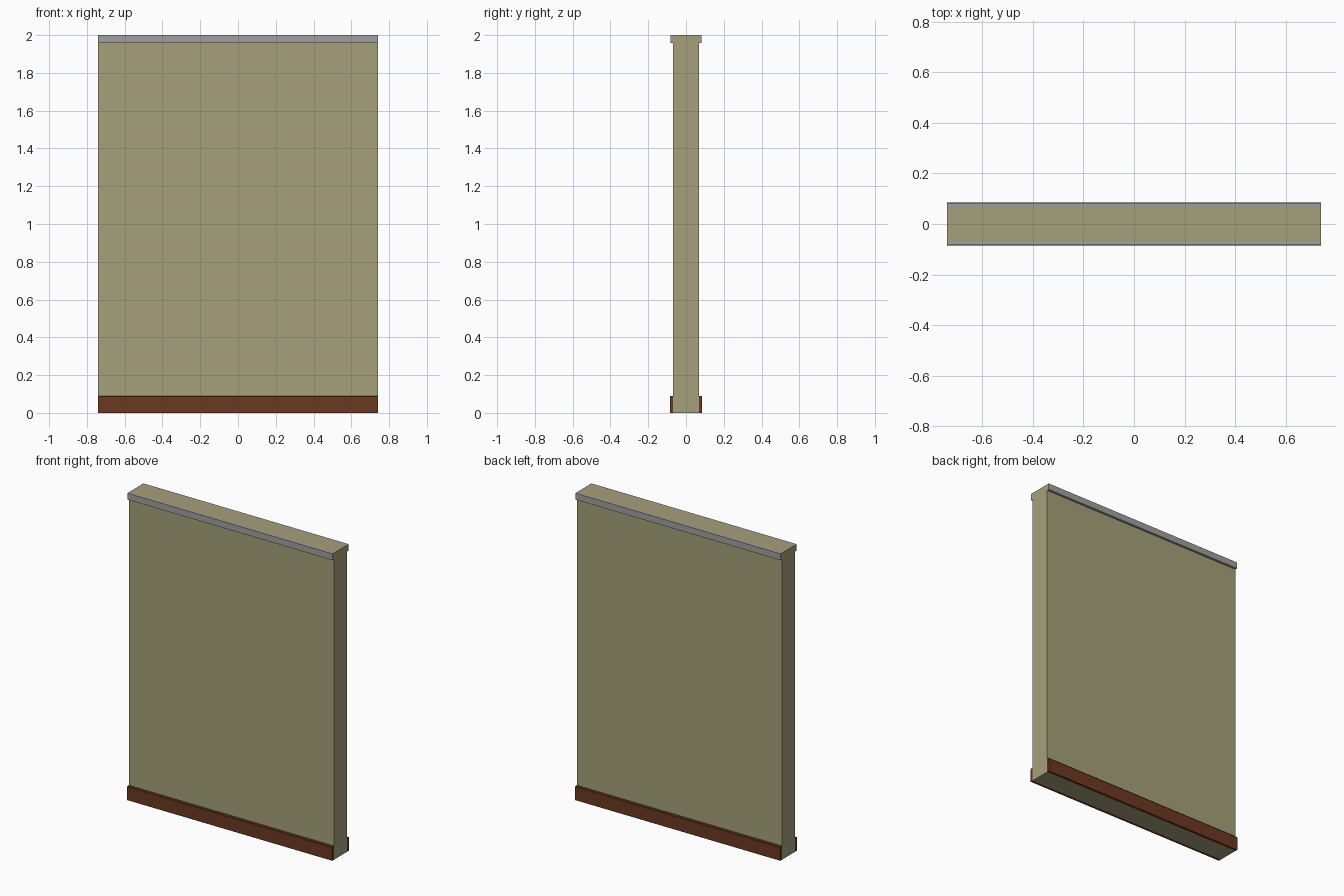
import bpy
import bmesh

cube = bpy.data.objects.get("Cube")
if cube:
    bpy.data.objects.remove(cube, do_unlink=True)

HALF_LENGTH = 0.74
HALF_DEPTH = 0.068
HEIGHT = 2.0


def material(name, rgb):
    mat = bpy.data.materials.new(name)
    mat.use_nodes = True
    colour = (*rgb, 1.0)
    mat.diffuse_color = colour
    mat.node_tree.nodes["Principled BSDF"].inputs["Base Color"].default_value = colour
    return mat


def extrude_profile(name, profile, mat):
    """Run a (y, z) outline along the full length of the wall."""
    bm = bmesh.new()
    face = bm.faces.new([bm.verts.new((-HALF_LENGTH, y, z)) for y, z in profile])
    run = bmesh.ops.extrude_face_region(bm, geom=[face])
    moved = [v for v in run["geom"] if isinstance(v, bmesh.types.BMVert)]
    bmesh.ops.translate(bm, verts=moved, vec=(2 * HALF_LENGTH, 0, 0))
    bmesh.ops.recalc_face_normals(bm, faces=bm.faces)
    mesh = bpy.data.meshes.new(name)
    bm.to_mesh(mesh)
    bm.free()
    mesh.materials.append(mat)
    obj = bpy.data.objects.new(name, mesh)
    bpy.context.collection.objects.link(obj)
    return obj


def rectangle(y0, y1, z0, z1):
    return [(y0, z0), (y1, z0), (y1, z1), (y0, z1)]


plaster = material("tan plaster", (0.38, 0.352, 0.195))
wood = material("brown wood", (0.147, 0.040, 0.0144))
trim = material("grey trim", (0.352, 0.352, 0.337))

# Wall slab
extrude_profile("wall", rectangle(-HALF_DEPTH, HALF_DEPTH, 0, HEIGHT), plaster)

# Skirting board and top trim on both sides
for side, label in ((-1, "front"), (1, "back")):
    inner = side * HALF_DEPTH
    outer = side * 0.086
    lip = side * 0.083
    skirting = [(inner, 0), (outer, 0), (outer, 0.086), (lip, 0.09), (inner, 0.09)]
    extrude_profile(label + "_skirting", skirting, wood)
    extrude_profile(label + "_top_trim", rectangle(inner, lip, 1.958, HEIGHT), trim)
